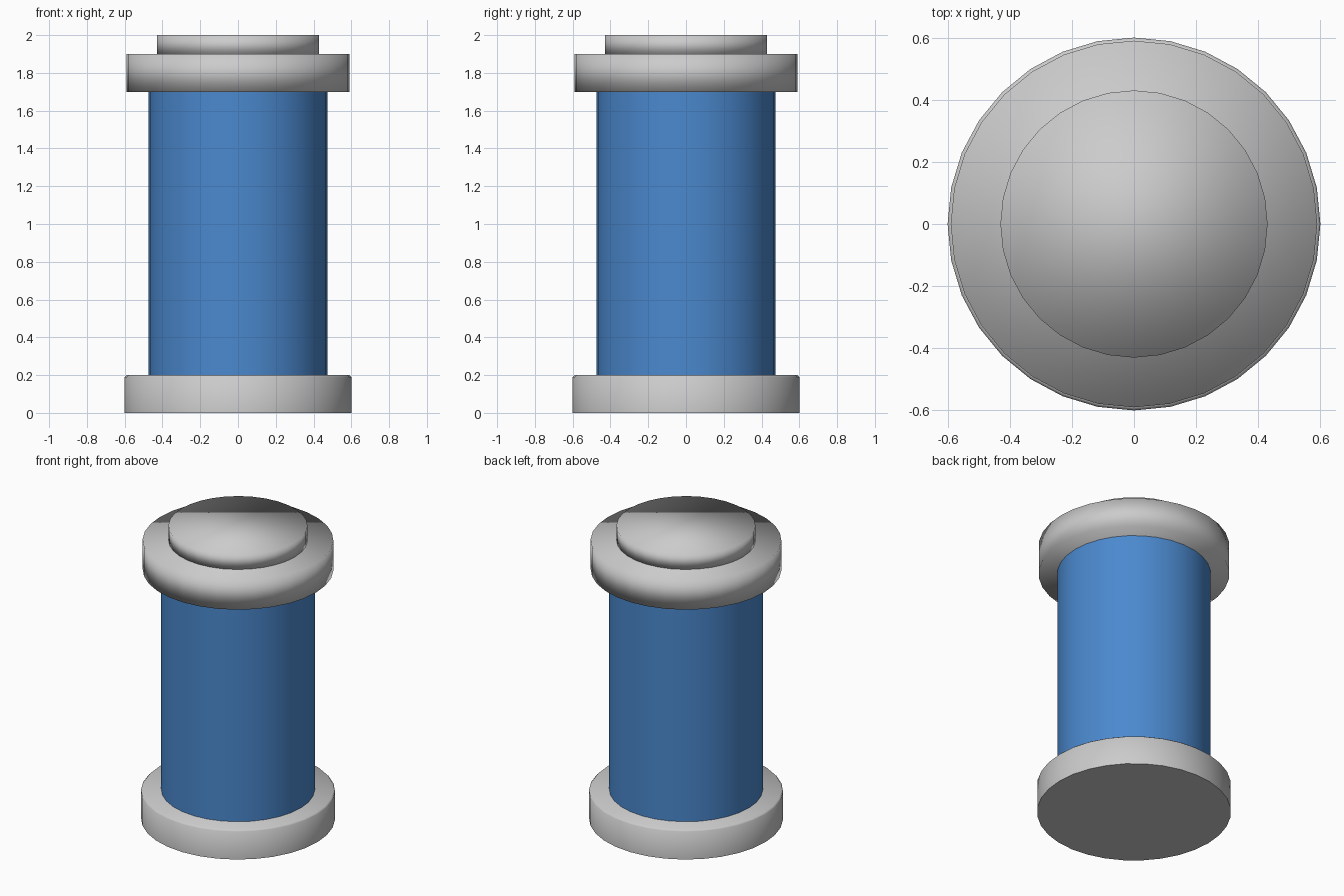
import bpy
import bmesh
import math

SIDES = 32

cube = bpy.data.objects.get("Cube")
if cube:
    bpy.data.objects.remove(cube, do_unlink=True)


def make_material(name, rgb):
    mat = bpy.data.materials.new(name)
    mat.use_nodes = True
    color = (*rgb, 1.0)
    mat.diffuse_color = color
    mat.node_tree.nodes["Principled BSDF"].inputs["Base Color"].default_value = color
    return mat


def lathe(name, profile, mat, flat_bottom=False):
    """Spin a (radius, height) profile around z and close both ends."""
    bm = bmesh.new()
    rings = []
    for r, z in profile:
        rings.append([bm.verts.new((r * math.cos(a), r * math.sin(a), z))
                      for a in (math.tau * i / SIDES for i in range(SIDES))])
    for low, high in zip(rings, rings[1:]):
        for i in range(SIDES):
            j = (i + 1) % SIDES
            bm.faces.new((low[i], low[j], high[j], high[i])).smooth = True
    bottom = bm.faces.new(rings[0][::-1])
    top = bm.faces.new(rings[-1])
    bottom.smooth = top.smooth = True
    if flat_bottom:
        bottom.smooth = False
        for edge in bottom.edges:
            edge.smooth = False
    mesh = bpy.data.meshes.new(name)
    bm.to_mesh(mesh)
    bm.free()
    mesh.materials.append(mat)
    obj = bpy.data.objects.new(name, mesh)
    bpy.context.collection.objects.link(obj)
    return obj


grey = make_material("light grey metal", (0.6, 0.6, 0.6))
blue = make_material("blue body", (0.07, 0.25, 0.62))

# Foot with a slim chamfer on its upper rim
lathe("base_ring", [(0.60, 0.0), (0.60, 0.19), (0.59, 0.20)], grey, flat_bottom=True)

# Tube between the two rings
body = lathe("body_tube", [(0.475, 0.19), (0.475, 1.71)], blue)
body.data.shade_smooth()
for edge in body.data.edges:
    a, b = (body.data.vertices[v].co.z for v in edge.vertices)
    edge.use_edge_sharp = abs(a - b) < 0.01

# Lid ring and the raised cap on top of it
lathe("lid_ring", [(0.59, 1.70), (0.59, 1.90)], grey)
lathe("top_cap", [(0.43, 1.895), (0.43, 2.0)], grey)
